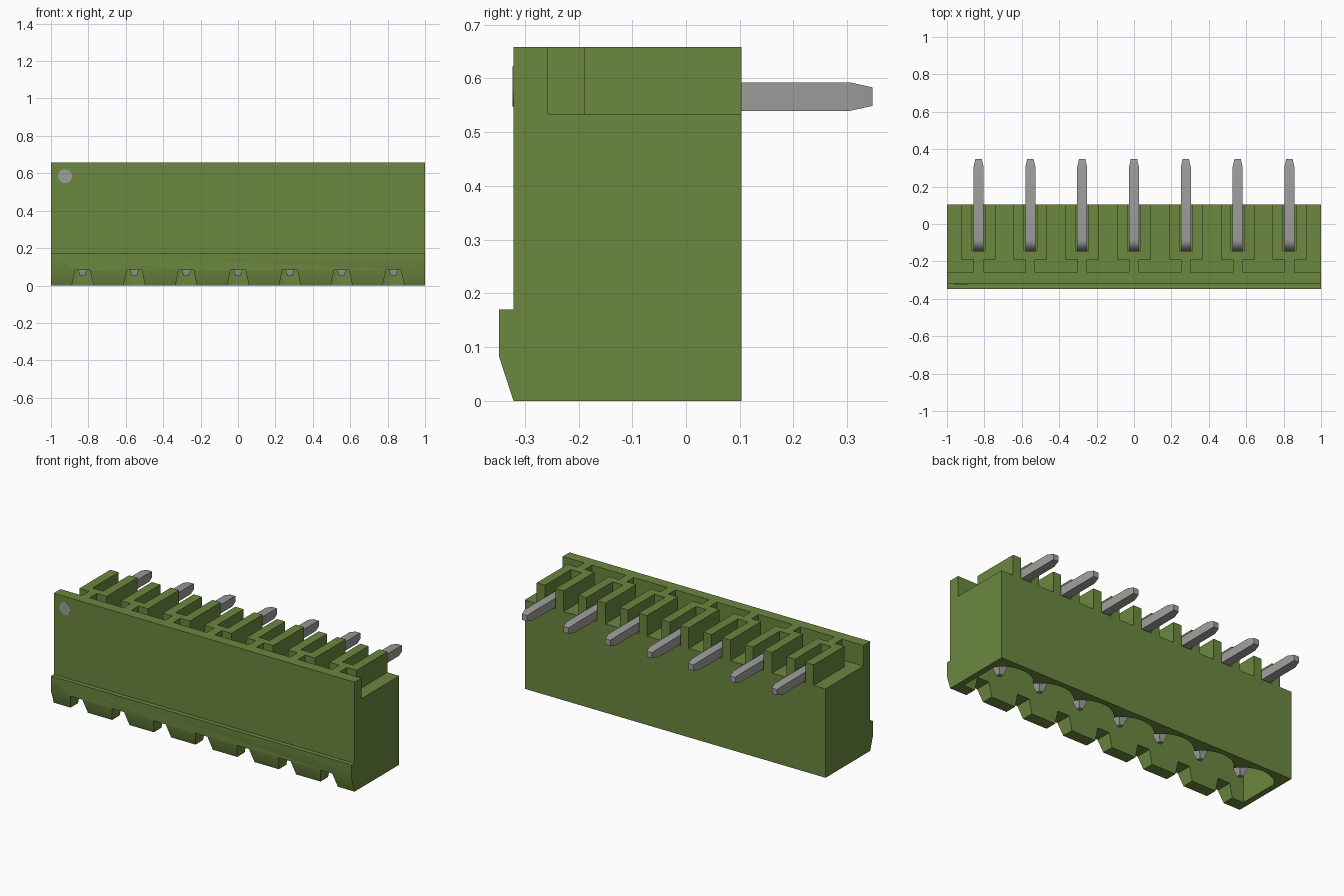
import bpy, bmesh, math
from mathutils import Vector

if "Cube" in bpy.data.objects:
    bpy.data.objects.remove(bpy.data.objects["Cube"], do_unlink=True)


def material(name, rgb):
    m = bpy.data.materials.new(name)
    m.use_nodes = True
    m.diffuse_color = (*rgb, 1)
    m.node_tree.nodes["Principled BSDF"].inputs["Base Color"].default_value = (*rgb, 1)
    return m


GREEN = material("green plastic", (0.147, 0.242, 0.05))
GREY = material("grey metal", (0.34, 0.34, 0.335))

PITCH = 0.277
PIN_X = [(i - 3) * PITCH for i in range(7)]


def finish(name, bm, mat):
    bmesh.ops.recalc_face_normals(bm, faces=bm.faces)
    mesh = bpy.data.meshes.new(name)
    bm.to_mesh(mesh)
    bm.free()
    mesh.materials.append(mat)
    ob = bpy.data.objects.new(name, mesh)
    bpy.context.collection.objects.link(ob)
    return ob


def add_prism(bm, points, direction):
    """Extrude a closed outline along a vector."""
    face = bm.faces.new([bm.verts.new(p) for p in points])
    new = bmesh.ops.extrude_face_region(bm, geom=[face])["geom"]
    verts = [v for v in new if isinstance(v, bmesh.types.BMVert)]
    bmesh.ops.translate(bm, verts=verts, vec=direction)


def cut(target, cutter):
    cutter.hide_render = True
    mod = target.modifiers.new("cut", "BOOLEAN")
    mod.operation = "DIFFERENCE"
    mod.solver = "EXACT"
    mod.object = cutter
    bpy.ops.object.select_all(action="DESELECT")
    bpy.context.view_layer.objects.active = target
    target.select_set(True)
    bpy.ops.object.modifier_apply(modifier=mod.name)
    bpy.data.objects.remove(cutter, do_unlink=True)


def smooth(ob, angle=30):
    bpy.ops.object.select_all(action="DESELECT")
    bpy.context.view_layer.objects.active = ob
    ob.select_set(True)
    bpy.ops.object.shade_smooth_by_angle(angle=math.radians(angle))


# Housing: side profile with tall front wall and latch lip
profile = [(0.103, 0), (0.103, 0.534), (-0.257, 0.534), (-0.257, 0.658), (-0.321, 0.658),
           (-0.321, 0.17), (-0.348, 0.17), (-0.348, 0.083), (-0.321, 0)]
bm = bmesh.new()
add_prism(bm, [(-1, y, z) for y, z in profile], (2, 0, 0))
housing = finish("housing", bm, GREEN)

# Socket cavity, open at the bottom, with one scallop per pin at the back
CUSP, DEPTH, HALF = 0.0, 0.07, PITCH / 2
radius = (HALF ** 2 + DEPTH ** 2) / (2 * DEPTH)
sweep = math.asin(HALF / radius)
outline = [(-0.965, -0.25), (-0.965, CUSP)]
for x in PIN_X:
    for k in range(13):
        a = sweep * (k / 6 - 1)
        if k or x == PIN_X[0]:
            outline.append((x + radius * math.sin(a),
                            CUSP + DEPTH - radius + radius * math.cos(a)))
outline += [(0.965, CUSP), (0.965, -0.25)]
outline = [p for i, p in enumerate(outline)
           if abs(p[0]) <= 0.9651 and (i == 0 or Vector(p).to_tuple(4) != Vector(outline[i - 1]).to_tuple(4))]
bm = bmesh.new()
add_prism(bm, [(x, y, -0.1) for x, y in outline], (0, 0, 0.54))
cut(housing, finish("cavity_cutter", bm, GREEN))

# Tapered notches through the front rim
bm = bmesh.new()
for x in PIN_X:
    add_prism(bm, [(x + u, -0.5, z) for u, z in
                   [(-0.068, -0.05), (-0.04, 0.084), (0.04, 0.084), (0.068, -0.05)]], (0, 0.35, 0))
cut(housing, finish("notch_cutter", bm, GREEN))
smooth(housing, 25)

# U-shaped guides around each pin, joined to the front wall by a neck
half = [(0.026, -0.257), (0.026, -0.19), (0.09, -0.19), (0.09, 0.103), (0.035, 0.103), (0.035, -0.145)]
guide = half + [(-x, y) for x, y in reversed(half)]
for i, px in enumerate(PIN_X):
    bm = bmesh.new()
    add_prism(bm, [(px + x, y, 0.534) for x, y in guide], (0, 0, 0.124))
    finish(f"pin_guide_{i + 1}", bm, GREEN)

# Bent square pins: (y, z, direction angle, scale) along the path
R, PY, PZ, W = 0.03, -0.115, 0.566, 0.0265
path = [(0.347, PZ, 0, 0.65), (0.305, PZ, 0, 1)]
for k in range(7):
    a = math.pi / 2 * k / 6
    path.append((PY + R - R * math.sin(a), PZ - R + R * math.cos(a), a, 1))
path += [(PY, 0.095, math.pi / 2, 1), (PY, 0.05, math.pi / 2, 0.5)]
for i, px in enumerate(PIN_X):
    bm = bmesh.new()
    rings = []
    for y, z, a, s in path:
        n = Vector((0, -math.sin(a), math.cos(a))) * W * s
        side = Vector((W * s, 0, 0))
        c = Vector((px, y, z))
        rings.append([bm.verts.new(c + side * u + n * v)
                      for u, v in [(-1, -1), (1, -1), (1, 1), (-1, 1)]])
    for r0, r1 in zip(rings, rings[1:]):
        for k in range(4):
            bm.faces.new([r0[k], r0[(k + 1) % 4], r1[(k + 1) % 4], r1[k]])
    bm.faces.new(rings[0])
    bm.faces.new(rings[-1])
    smooth(finish(f"pin_{i + 1}", bm, GREY), 20)

# Round marker on the front wall near the first pin
bm = bmesh.new()
add_prism(bm, [(-0.925 + 0.037 * math.cos(math.tau * k / 32), -0.3225,
                0.585 + 0.037 * math.sin(math.tau * k / 32)) for k in range(32)], (0, 0.003, 0))
finish("first_pin_marker", bm, GREY)
